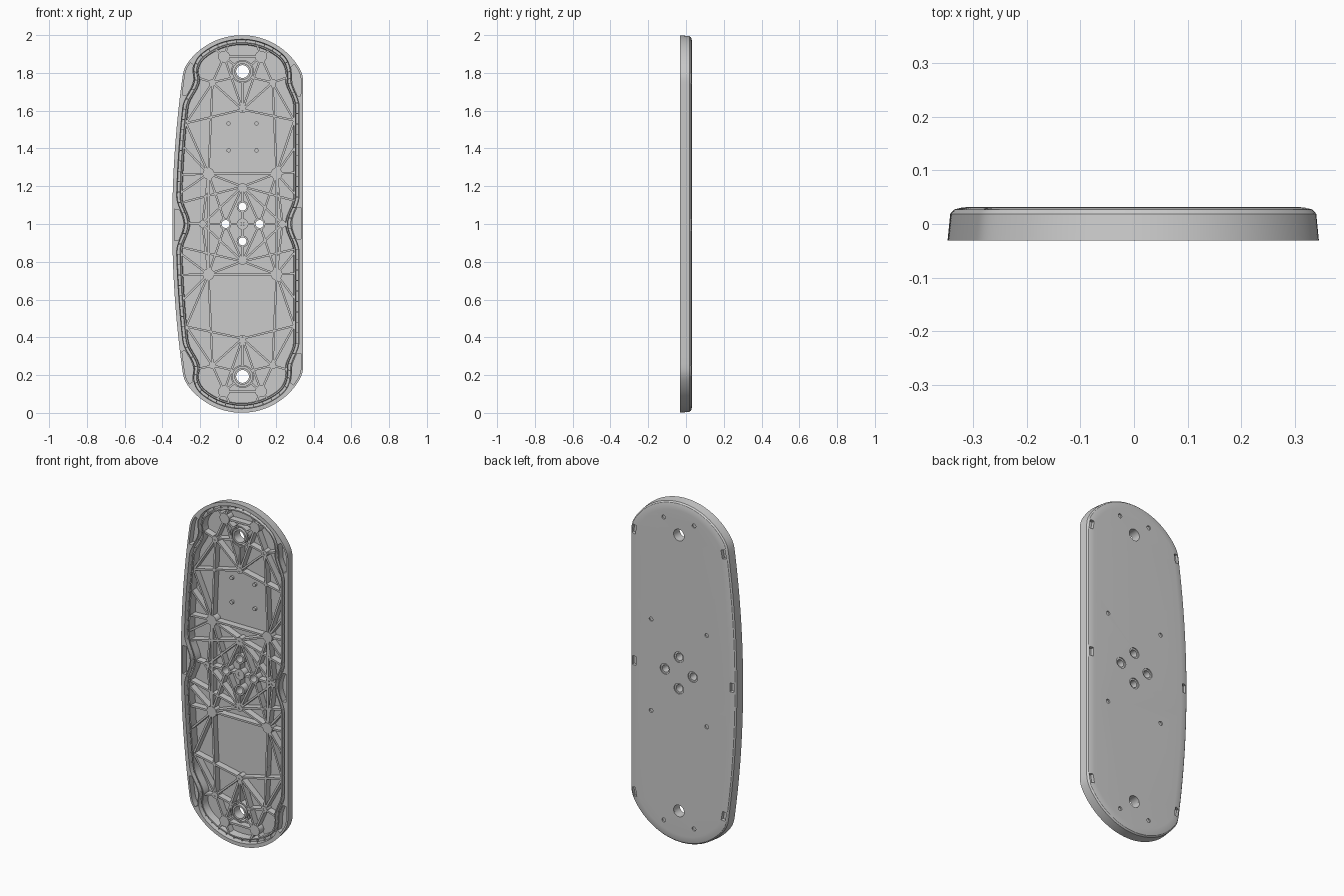
import bpy, bmesh, math
from mathutils import Vector, Matrix

if "Cube" in bpy.data.objects:
    bpy.data.objects.remove(bpy.data.objects["Cube"])

CX, N = 0.024, 260          # symmetry axis of the inner structure, outline resolution
FRONT, FLOOR, BACK = -0.031, 0.021, 0.032


def make_object(name, bm, angle=30):
    bmesh.ops.recalc_face_normals(bm, faces=bm.faces)
    me = bpy.data.meshes.new(name)
    bm.to_mesh(me)
    bm.free()
    ob = bpy.data.objects.new(name, me)
    bpy.context.collection.objects.link(ob)
    bpy.ops.object.select_all(action='DESELECT')
    bpy.context.view_layer.objects.active = ob
    ob.select_set(True)
    bpy.ops.object.shade_smooth_by_angle(angle=math.radians(angle))
    return ob


def loft(bm, rings, closed=False):
    """Skin a list of (points, y) rings; cap both ends or join last to first."""
    vs = [[bm.verts.new((p.x, y, p.y)) for p in pts] for pts, y in rings]
    n = len(vs[0])
    for a, b in zip(vs, vs[1:] + ([vs[0]] if closed else [])):
        for i in range(n):
            bm.faces.new((a[i], a[(i + 1) % n], b[(i + 1) % n], b[i]))
    if not closed:
        bm.faces.new(vs[0])
        bm.faces.new(vs[-1])


def circle(x, z, r, n=24):
    return [Vector((x + r * math.cos(2 * math.pi * i / n),
                    z + r * math.sin(2 * math.pi * i / n))) for i in range(n)]


def disc(bm, x, z, r, y0, y1, n=24):
    loft(bm, [(circle(x, z, r, n), y0), (circle(x, z, r, n), y1)])


def tube(bm, x, z, ro, ri, y0, y1):
    loft(bm, [(circle(x, z, r), y) for r, y in ((ro, y0), (ro, y1), (ri, y1), (ri, y0))], True)


def box(bm, a, b, w, y0, y1):
    t = (b - a).normalized()
    s = Vector((-t.y, t.x)) * w / 2
    quad = [a - s, b - s, b + s, a + s]
    loft(bm, [(quad, y0), (quad, y1)])


# Outline: straight right side, domed ends, gently bowed left side
def end_arc(x0, x1):
    a0, a1 = (math.acos((x - 0.02) / 0.355) for x in (x0, x1))
    return [Vector((0.02 + 0.355 * math.cos(a0 + (a1 - a0) * i / 60),
                    1.645 + 0.355 * math.sin(a0 + (a1 - a0) * i / 60))) for i in range(61)]


top = end_arc(0.345, -0.287)
left = []
for i in range(1, 60):
    k = 1 - 2 * i / 60
    left.append(Vector((-0.348 + 0.061 * k * k, 1 + k * 0.827)))
poly = top + left + [Vector((p.x, 2 - p.y)) for p in reversed(top)]
poly.append(poly[0])
total = sum((b - a).length for a, b in zip(poly, poly[1:]))
outline, acc, k = [], 0.0, 0
for i in range(N):
    target = total * i / N
    while acc + (poly[k + 1] - poly[k]).length < target:
        acc += (poly[k + 1] - poly[k]).length
        k += 1
    outline.append(poly[k] + (poly[k + 1] - poly[k]).normalized() * (target - acc))


def smooth(pts, times):
    for _ in range(times):
        pts = [(pts[i - 1] + pts[i] * 2 + pts[(i + 1) % N]) / 4 for i in range(N)]
    return pts


outline = smooth(outline, 3)
normals = []
for i in range(N):
    t = outline[(i + 1) % N] - outline[i - 1]
    normals.append(Vector((-t.y, t.x)).normalized())
normals = [n.normalized() for n in smooth(normals, 6)]


def bump(z):
    t = min(abs(abs(z - 1) - c) for c in (0, 0.77)) / 0.15
    return math.cos(math.pi / 2 * t) ** 2 if t < 1 else 0


depth = [0.021 + 0.043 * bump(p.y) for p in outline]


def inset(d):
    return [p + n * d for p, n in zip(outline, normals)]


def wavy(k):
    return [p + n * (d + k) for p, n, d in zip(outline, normals, depth)]


# Shell: rounded back, flat rim, seal groove, inner lip and recessed floor
bm = bmesh.new()
loft(bm, [(inset(0.05), BACK), (inset(0.028), 0.031), (inset(0.012), 0.027), (inset(0.005), 0.019),
          (outline, FRONT), (wavy(0), FRONT), (wavy(0.003), -0.002), (wavy(0.017), -0.002),
          (wavy(0.02), -0.025), (wavy(0.027), -0.025), (wavy(0.03), FLOOR)])
shell = make_object("board_shell", bm)

big_holes = [(CX, 1 + s * 0.807) for s in (1, -1)]
mid_holes = [(CX + dx, 1 + dz) for dx, dz in ((0, .092), (0, -.092), (.09, 0), (-.09, 0))]
hubs = [(CX + sx * u, 1 + sz * v) for u, v in ((.18, .267), (.098, .886))
        for sx in (1, -1) for sz in (1, -1)]

# Cutter one: through holes and lens pockets in the rim
cut1 = bmesh.new()
for x, z in big_holes:
    disc(cut1, x, z, 0.034, -0.06, 0.06, 32)
for x, z in mid_holes:
    disc(cut1, x, z, 0.021, -0.06, 0.06)
# Cutter two: back edge slots, screw recesses and counterbores
cut2 = bmesh.new()
for side in (1, -1):
    for zc in (0.23, 1.0, 1.77):
        ids = [i for i in range(N) if abs(outline[i].y - zc) < 0.095 and outline[i].x * side > 0]
        gaps = [j for j in range(1, len(ids)) if ids[j] - ids[j - 1] > 1]
        if gaps:
            ids = ids[gaps[0]:] + ids[:gaps[0]]
        lens = [outline[i] + normals[i] * 0.011 for i in ids]
        lens += [outline[i] + normals[i] * (depth[i] - 0.006) for i in reversed(ids)]
        loft(cut1, [(lens, -0.06), (lens, 0.005)])
        m = min(ids, key=lambda i: abs(outline[i].y - zc))
        c = outline[m] + normals[m] * 0.03
        t = Vector((-normals[m].y, normals[m].x)) * 0.026
        box(cut2, c - t, c + t, 0.024, 0.012, 0.06)
for x, z in hubs:
    disc(cut2, x, z, 0.012, 0.015, 0.06, 16)
for x, z in mid_holes:
    disc(cut2, x, z, 0.031, 0.026, 0.06)
for bmc in (cut1, cut2):
    cutter = make_object("cutter", bmc)
    cutter.hide_render = True
    mod = shell.modifiers.new("cut", 'BOOLEAN')
    mod.object, mod.operation, mod.solver = cutter, 'DIFFERENCE', 'EXACT'
    bpy.context.view_layer.objects.active = shell
    bpy.ops.object.modifier_apply(modifier=mod.name)
    bpy.data.objects.remove(cutter)
bpy.ops.object.select_all(action='DESELECT')
shell.select_set(True)
bpy.context.view_layer.objects.active = shell
bpy.ops.object.shade_smooth_by_angle(angle=math.radians(30))

# Cross webs inside the seal groove
bm = bmesh.new()
g0, g1 = wavy(0.001), wavy(0.019)
for i in range(0, N, 3):
    box(bm, g0[i], g1[i], 0.004, -0.012, 0.0)
make_object("groove_webs", bm)

# Ribs: one quadrant listed as (u, v) pairs, True snaps the end to the inner wall
H, T, S, P, C = (.18, .267), (.098, .886), (.159, .749), (0, .606), (0, .198)
E, B, O, M, D = (.212, 0), (0, .807), (0, 0), (.09, 0), (0, .092)
W = (.285, .54)
ribs = [(P, T, 0), (P, S, 0), (P, W, 1), (T, S, 0), (S, W, 1), (H, S, 0), (H, W, 1),
        (H, (-.18, .267), 0), (H, (.28, .267), 1), (H, C, 0), (C, (.28, .13), 1),
        (H, (.28, .16), 1), (H, E, 0), (H, (.18, -.267), 0), (H, M, 0), (C, E, 0),
        (O, M, 0), (M, E, 0), (E, (.27, 0), 1), (O, D, 0), (D, C, 0), (P, B, 0),
        (T, B, 0), (T, (-.098, .886), 0), (T, (.14, .93), 1), (T, (.08, .95), 1),
        (S, (.23, .77), 1), (C, M, 0), (S, (.17, .5), 0), ((.159, .749), (.05, .775), 0),
        (H, (.285, .4), 1)]
wall = wavy(0.026)
tubes = [(Vector(h), 0.055) for h in big_holes] + [(Vector(h), 0.027) for h in mid_holes]
bm, done = bmesh.new(), set()
for a, b, snap in ribs:
    for sx in (1, -1):
        for sz in (1, -1):
            p, q = (Vector((CX + sx * u, 1 + sz * v)) for u, v in (a, b))
            if snap:
                q = min(wall, key=lambda w: (w - q).length)
            key = frozenset((round(e.x, 3), round(e.y, 3)) for e in (p, q))
            if key in done:
                continue
            done.add(key)
            d = (q - p).normalized()
            for h, r in tubes:
                if (p - h).length < 0.002:
                    p = p + d * r
                if (q - h).length < 0.002:
                    q = q - d * r
            box(bm, p, q, 0.011, -0.018, 0.024)
make_object("ribs", bm)

# Hub discs and small screw nodes
bm = bmesh.new()
for x, z in hubs:
    disc(bm, x, z, 0.031, -0.021, 0.024, 16)
nodes = [P, C, S, E]
for x, z in {(round(CX + sx * u, 4), round(1 + sz * v, 4)) for u, v in nodes
             for sx in (1, -1) for sz in (1, -1)}:
    tube(bm, x, z, 0.019, 0.007, -0.021, 0.024)
tube(bm, CX, 1, 0.03, 0.01, -0.021, 0.024)
make_object("hubs", bm)

# Collars around the through holes
bm = bmesh.new()
for x, z in big_holes:
    tube(bm, x, z, 0.044, 0.034, -0.024, 0.025)
    tube(bm, x, z, 0.061, 0.053, -0.018, 0.025)
for x, z in mid_holes:
    tube(bm, x, z, 0.031, 0.021, -0.021, 0.025)
make_object("hole_collars", bm)

# Four pegs on the upper panel
bm = bmesh.new()
for x in (-0.05, 0.098):
    for z in (1.39, 1.532):
        disc(bm, x, z, 0.011, 0.008, 0.024, 16)
make_object("panel_pegs", bm)
